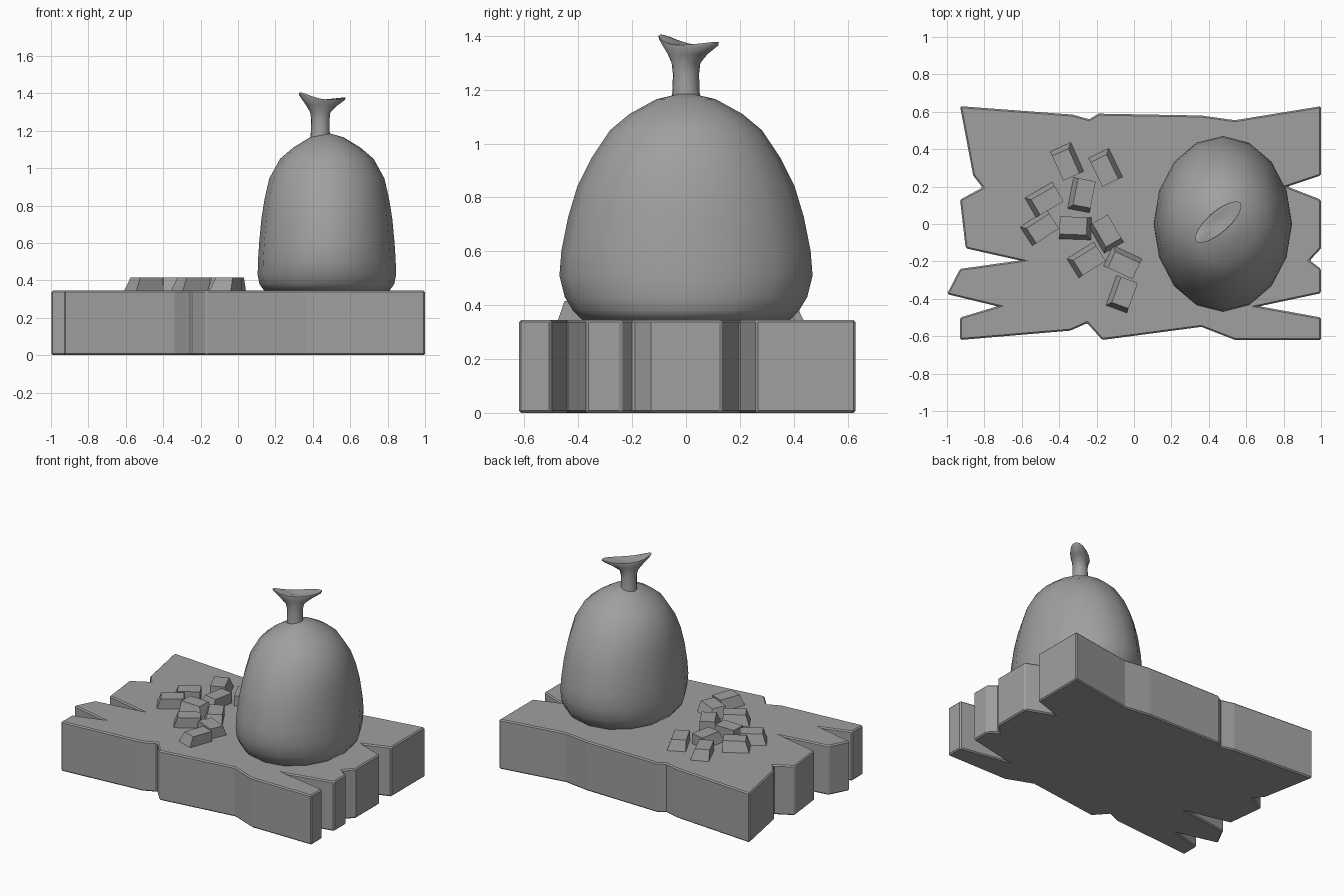
import bpy, bmesh
from math import sin, cos, pi, radians
from mathutils import Matrix, Vector

if "Cube" in bpy.data.objects:
    bpy.data.objects.remove(bpy.data.objects["Cube"], do_unlink=True)

grey = bpy.data.materials.new("plain grey")
grey.use_nodes = True
grey.diffuse_color = (0.35, 0.35, 0.35, 1)
grey.node_tree.nodes["Principled BSDF"].inputs["Base Color"].default_value = (0.35, 0.35, 0.35, 1)

DECK = 0.345  # height of the slab top


def finish(bm, name, smooth=None):
    bmesh.ops.recalc_face_normals(bm, faces=bm.faces)
    mesh = bpy.data.meshes.new(name)
    bm.to_mesh(mesh)
    bm.free()
    mesh.materials.append(grey)
    obj = bpy.data.objects.new(name, mesh)
    bpy.context.collection.objects.link(obj)
    if smooth:
        bpy.ops.object.select_all(action="DESELECT")
        obj.select_set(True)
        bpy.context.view_layer.objects.active = obj
        bpy.ops.object.shade_smooth_by_angle(angle=radians(smooth))
    return obj


def loft(name, rings, sides=16, turn=0, smooth=60):
    """Skin oval rings (x, y, z, half length, half width, tip lift) from bottom to top."""
    bm = bmesh.new()
    loops = []
    for x, y, z, a, b, lift in rings:
        loop = []
        for i in range(sides):
            t = 2 * pi * i / sides
            c = cos(t)
            raised = lift * c * c * (1 if c < 0 else 0.3)
            p = Matrix.Rotation(turn, 3, "Z") @ Vector((a * c, b * sin(t), raised))
            loop.append(bm.verts.new(p + Vector((x, y, z))))
        loops.append(loop)
    for low, high in zip(loops, loops[1:]):
        for i in range(sides):
            j = (i + 1) % sides
            bm.faces.new((low[i], low[j], high[j], high[i]))
    bm.faces.new(loops[0])
    bm.faces.new(loops[-1])
    return finish(bm, name, smooth)


# Slab with ragged, split ends
outline = [(-.93, .63), (-.33, .585), (-.24, .56), (-.19, .59), (.36, .58), (.54, .555),
           (1, .63), (1, .26), (.82, .2), (1, .13), (1, -.13), (.94, -.195), (1, -.24),
           (1, -.37), (.67, -.44), (1, -.5), (1, -.62), (.54, -.62), (.36, -.55),
           (-.17, -.62), (-.25, -.53), (-.34, -.57), (-.93, -.62), (-.93, -.5),
           (-.73, -.44), (-1, -.375), (-.93, -.24), (-.61, -.195), (-.9, -.13),
           (-.93, .13), (-.81, .195), (-.86, .26)]
bm = bmesh.new()
base = bm.faces.new([bm.verts.new((x, y, 0)) for x, y in outline])
top = bmesh.ops.extrude_face_region(bm, geom=[base])
bmesh.ops.translate(bm, vec=(0, 0, DECK),
                    verts=[v for v in top["geom"] if isinstance(v, bmesh.types.BMVert)])
slab = finish(bm, "slab")
bevel = slab.modifiers.new("soft edges", "BEVEL")
bevel.width = 0.008
bevel.segments = 1
bevel.limit_method = "ANGLE"
bevel.angle_limit = radians(50)

# Sack body
profile = [(.345, .335, .385), (.38, .36, .42), (.43, .37, .45), (.51, .368, .47),
           (.6, .362, .463), (.73, .35, .437), (.84, .332, .404), (.945, .308, .352),
           (1.05, .25, .282), (1.11, .18, .21), (1.165, .09, .11), (1.185, .02, .025)]
loft("sack", [(.475, 0, z, a, b, 0) for z, a, b in profile])

# Tied neck flaring into a flattened mouth
loft("sack_neck", [(.44, 0, 1.15, .055, .055, 0), (.44, 0, 1.2, .05, .05, 0),
                   (.44, 0, 1.26, .05, .048, 0), (.44, 0, 1.3, .06, .048, 0),
                   (.445, .005, 1.33, .1, .052, .01), (.45, .01, 1.355, .155, .058, .04),
                   (.45, .01, 1.366, .158, .056, .04), (.45, .01, 1.364, .11, .03, .03),
                   (.45, .01, 1.36, .03, .01, 0)], turn=radians(41), smooth=80)

# Scattered bars, sloped on one end and one long side
bars = [(-.358, .334, -66), (-.152, .302, -64), (-.28, .155, 79), (-.48, .13, 30),
        (-.505, -.02, 33), (-.313, -.022, 178), (-.15, -.053, 120), (-.255, -.192, 32),
        (-.06, -.205, -25), (-.065, -.375, 70)]
for n, (x, y, angle) in enumerate(bars):
    bm = bmesh.new()
    bmesh.ops.create_cube(bm, size=1, matrix=Matrix.Diagonal((.17, .12, .07, 1)))
    for v in bm.verts:
        if v.co.z > 0:
            v.co.x += .025 if v.co.x < 0 else 0
            v.co.y -= .025 if v.co.y > 0 else 0
    bar = finish(bm, f"bar_{n + 1}")
    bar.location = (x, y, DECK + .035)
    bar.rotation_euler.z = radians(angle)
